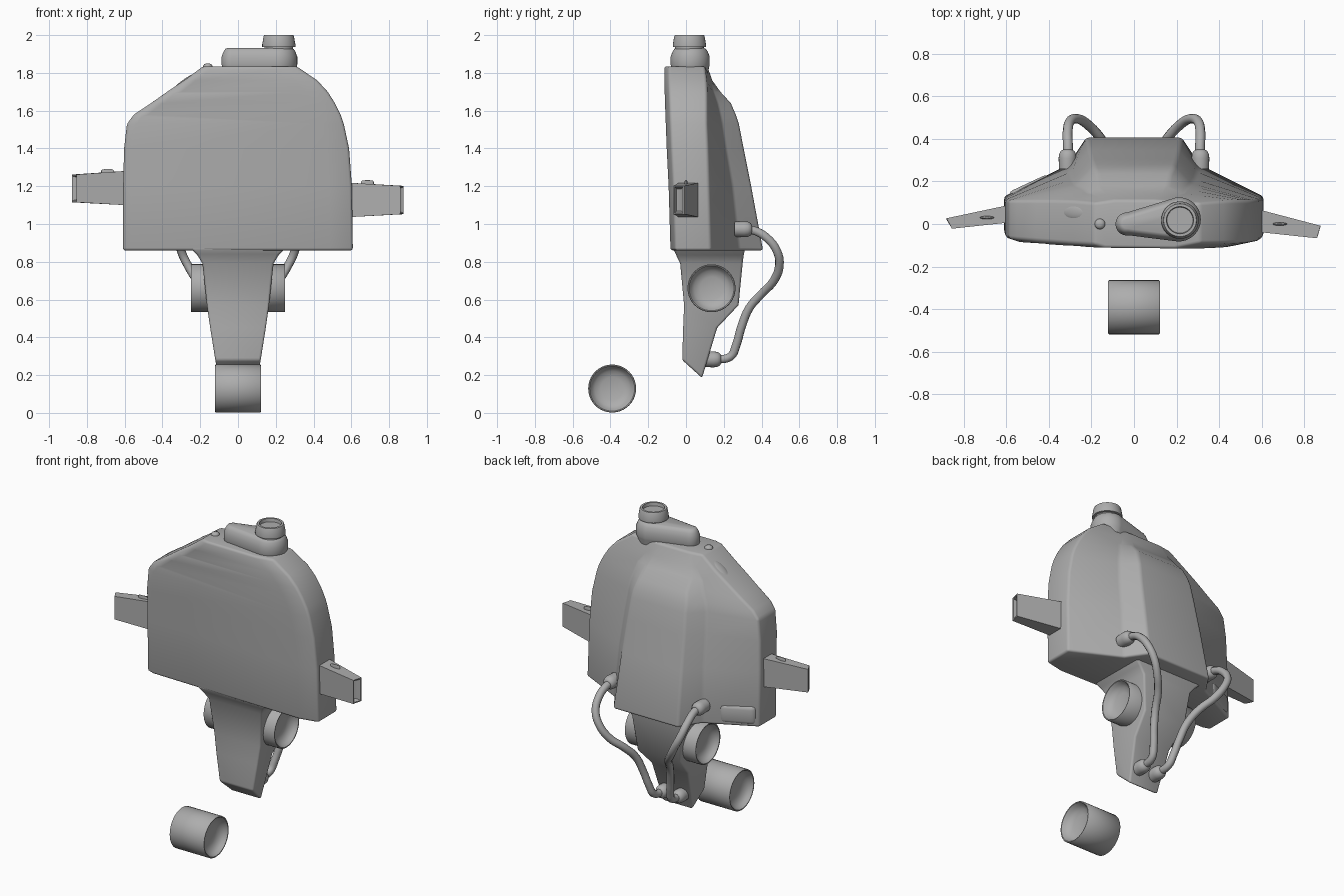
import bpy, bmesh, math
from mathutils import Vector

if "Cube" in bpy.data.objects:
    bpy.data.objects.remove(bpy.data.objects["Cube"])

# One dark grey for the whole model
GREY = bpy.data.materials.new("dark_grey")
GREY.diffuse_color = (0.42, 0.42, 0.42, 1)
GREY.use_nodes = True
GREY.node_tree.nodes["Principled BSDF"].inputs["Base Color"].default_value = GREY.diffuse_color


def loft(name, rings, bevel=0.0, angle=30):
    """Skin a list of equal-length rings, cap both ends, optionally round the sharp edges."""
    bm = bmesh.new()
    vs = [[bm.verts.new(p) for p in r] for r in rings]
    n = len(rings[0])
    for a, b in zip(vs, vs[1:]):
        for i in range(n):
            j = (i + 1) % n
            bm.faces.new((a[i], a[j], b[j], b[i]))
    bm.faces.new(vs[0][::-1])
    bm.faces.new(vs[-1])
    bmesh.ops.recalc_face_normals(bm, faces=bm.faces)
    if bevel:
        lim = math.radians(angle)
        es = [e for e in bm.edges if e.calc_face_angle(0) > lim]
        bmesh.ops.bevel(bm, geom=es, offset=bevel, segments=3, profile=0.5,
                        affect='EDGES', clamp_overlap=True)
    me = bpy.data.meshes.new(name)
    bm.to_mesh(me)
    bm.free()
    ob = bpy.data.objects.new(name, me)
    bpy.context.collection.objects.link(ob)
    return ob


def lathe(name, profile, loc, axis, n=32):
    """Revolve (radius, height) points around an axis through loc."""
    rot = Vector((0, 0, 1)).rotation_difference(Vector(axis)).to_matrix()
    rings = [[Vector(loc) + rot @ Vector((r * math.cos(2 * math.pi * i / n),
                                          r * math.sin(2 * math.pi * i / n), h))
              for i in range(n)] for r, h in profile]
    return loft(name, rings)


def lerp(a, b, t):
    return a + (b - a) * t


# Tank body: z, left, right, front y, side y, flank y, hump y, hump half width
body = [
    (0.86, -.610, .608, -.082, .13, .28, .408, .225),
    (1.20, -.608, .603, -.092, .12, .245, .345, .21),
    (1.40, -.603, .588, -.102, .115, .21, .305, .20),
    (1.53, -.588, .56, -.107, .11, .19, .28, .19),
    (1.58, -.55, .543, -.109, .11, .18, .263, .185),
    (1.64, -.46, .513, -.111, .11, .165, .237, .17),
    (1.70, -.375, .475, -.113, .11, .145, .182, .16),
    (1.76, -.285, .42, -.115, .108, .128, .139, .13),
    (1.835, -.185, .31, -.115, .10, .11, .113, .09),
]
rings = []
for z, l, r, yf, ys, yl, yb, h in body:
    tilt = .03 * -l / .61
    rings.append([(x, y, z) for x, y in (
        (l, yf + tilt + .01), (l + .05, yf + tilt - .006), (r - .12, yf), (r, yf + .025), (r, ys),
        (lerp(h, r, .22), yl), (h, yb), (-h, yb), (lerp(-h, l, .22), yl), (l, ys))])
loft("tank_body", rings, 0.014, 28)

# Lower stem with a slanted tip: front z, back z, front y, back y, front and back half widths
stem = [
    (.875, .875, -.07, .315, .255, .25), (.835, .835, -.052, .305, .215, .21),
    (.79, .79, -.03, .30, .188, .175), (.57, .57, -.01, .278, .165, .15),
    (.45, .45, -.015, .165, .148, .13), (.28, .185, -.02, .085, .12, .105),
]
loft("lower_stem", [[(-wf, yf, zf), (wf, yf, zf), (wb, yb, zb), (-wb, yb, zb)]
                    for zf, zb, yf, yb, wf, wb in stem], 0.012, 40)

# Dished drums: one on each side of the stem, one loose on the ground
R = 0.127
for s, side in ((1, "right"), (-1, "left")):
    lathe(side + "_drum", [(R, 0), (R, .147), (R - .003, .15), (R - .008, .149), (.108, .13),
                           (.092, .112), (.06, .102), (.01, .10)],
          (s * .1, .135, .66), (s, 0, 0), 40)
half = [(.01, .07), (.06, .073), (.092, .083), (.108, .1), (R - .008, .12), (R - .003, .121), (R, .118)]
lathe("loose_drum", [(r, -h) for r, h in half] + half[::-1], (0, -.391, R + .002), (1, 0, 0), 40)


# Side handles with hollow ends: root and tip given as x, y range, z range
def handle(name, root, tip, knob):
    def ring(s, inset=0.0, dx=0.0):
        x0, x1, y0, y1, z0, z1 = s
        return [(x0 + dx, y0 + inset, z0 + inset), (x1 + dx, y1 - inset, z0 + inset),
                (x1 + dx, y1 - inset, z1 - inset), (x0 + dx, y0 + inset, z1 - inset)]
    d = -.03 if tip[0] > 0 else .03
    loft(name, [ring(root), ring(tip), ring(tip, .007), ring(tip, .016, d)])
    b = lathe(name + "_button", [(.034, 0), (.034, .02), (.028, .027), (.01, .029)], (0, 0, 0), (0, 0, 1), 16)
    b.scale = (1, .22, 1)
    b.location = knob


handle("left_handle", (-.56, -.56, .01, .095, 1.098, 1.283),
       (-.855, -.88, -.022, .027, 1.115, 1.262), (-.69, .03, 1.262))
handle("right_handle", (.56, .56, -.035, .075, 1.035, 1.22),
       (.86, .875, -.067, -.008, 1.052, 1.202), (.685, 0, 1.203))


# Filler base: tapered teardrop around a big and a small circle
def teardrop(z, d):
    pts = []
    for cx, cy, r, a0 in ((.21, .022, .104, -95), (-.033, .0, .054, 90)):
        for i in range(17):
            a = math.radians(a0 + i * 190 / 16)
            pts.append((cx + (r - d) * math.cos(a), cy + (r - d) * math.sin(a), z))
    return pts


loft("filler_base", [teardrop(z, d) for z, d in
                     ((1.80, .01), (1.835, .002), (1.845, 0), (1.885, 0), (1.912, .01), (1.927, .02), (1.932, .032))])

# Filler cap with a recessed lid
lathe("filler_cap", [(.076, 1.92), (.076, 1.936), (.088, 1.938), (.088, 1.95), (.080, 1.995), (.077, 2.0),
                     (.064, 2.0), (.061, 1.98), (.01, 1.98)], (.216, .018, 0), (0, 0, 1))

# Small top knob
lathe("top_knob", [(.025, 0), (.025, .015), (.018, .025), (.006, .028)], (-.16, 0, 1.822), (0, 0, 1), 16)


# Soft mouldings on the left shoulder and the lower left flank
def blob(name, loc, scale, rot):
    bpy.ops.mesh.primitive_uv_sphere_add(segments=24, ring_count=12, radius=1, location=loc, rotation=rot)
    bpy.context.object.name = name
    bpy.context.object.scale = scale


blob("shoulder_moulding", (-.275, .055, 1.757), (.075, .035, .014), (0, math.radians(-34), 0))
flank = loft("flank_moulding", [[(x, y, z) for x, y in ((-.14, -.07), (.13, -.05), (.09, .0), (-.11, .0))]
                                for z in (-.065, .055)], .024, 30)
flank.location = (-.49, .196, .935)
flank.rotation_euler = (0, 0, math.radians(25))


# Hoses with a fitting at each end
path = [(.31, .28, .972), (.31, .36, .965), (.312, .43, .925), (.30, .482, .855), (.265, .494, .78),
        (.215, .465, .70), (.155, .40, .63), (.12, .335, .555), (.095, .292, .45),
        (.075, .266, .36), (.063, .235, .298), (.058, .15, .283)]
for s, side in ((1, "right"), (-1, "left")):
    cu = bpy.data.curves.new(side + "_hose", 'CURVE')
    cu.dimensions = '3D'
    cu.bevel_depth = .023
    cu.bevel_resolution = 3
    cu.resolution_u = 5
    cu.use_fill_caps = True
    sp = cu.splines.new('BEZIER')
    sp.bezier_points.add(len(path) - 1)
    for bp, (x, y, z) in zip(sp.bezier_points, path):
        bp.co = (s * x, y, z)
        bp.handle_left_type = bp.handle_right_type = 'AUTO'
    bpy.context.collection.objects.link(bpy.data.objects.new(side + "_hose", cu))
    fit = [(.04, 0), (.042, .05), (.04, .07), (.032, .085), (.02, .092)]
    lathe(side + "_upper_fitting", fit, (s * .312, .258, .972), (0, 1, 0), 20)
    lathe(side + "_lower_fitting", fit, (s * .058, .095, .283), (0, 1, 0), 20)

# Grey material, and smooth shading with kept hard edges
bpy.ops.object.select_all(action='DESELECT')
for ob in bpy.context.scene.objects:
    ob.data.materials.append(GREY)
    if ob.type == 'MESH':
        ob.select_set(True)
        bpy.context.view_layer.objects.active = ob
bpy.ops.object.shade_smooth_by_angle(angle=math.radians(48))
